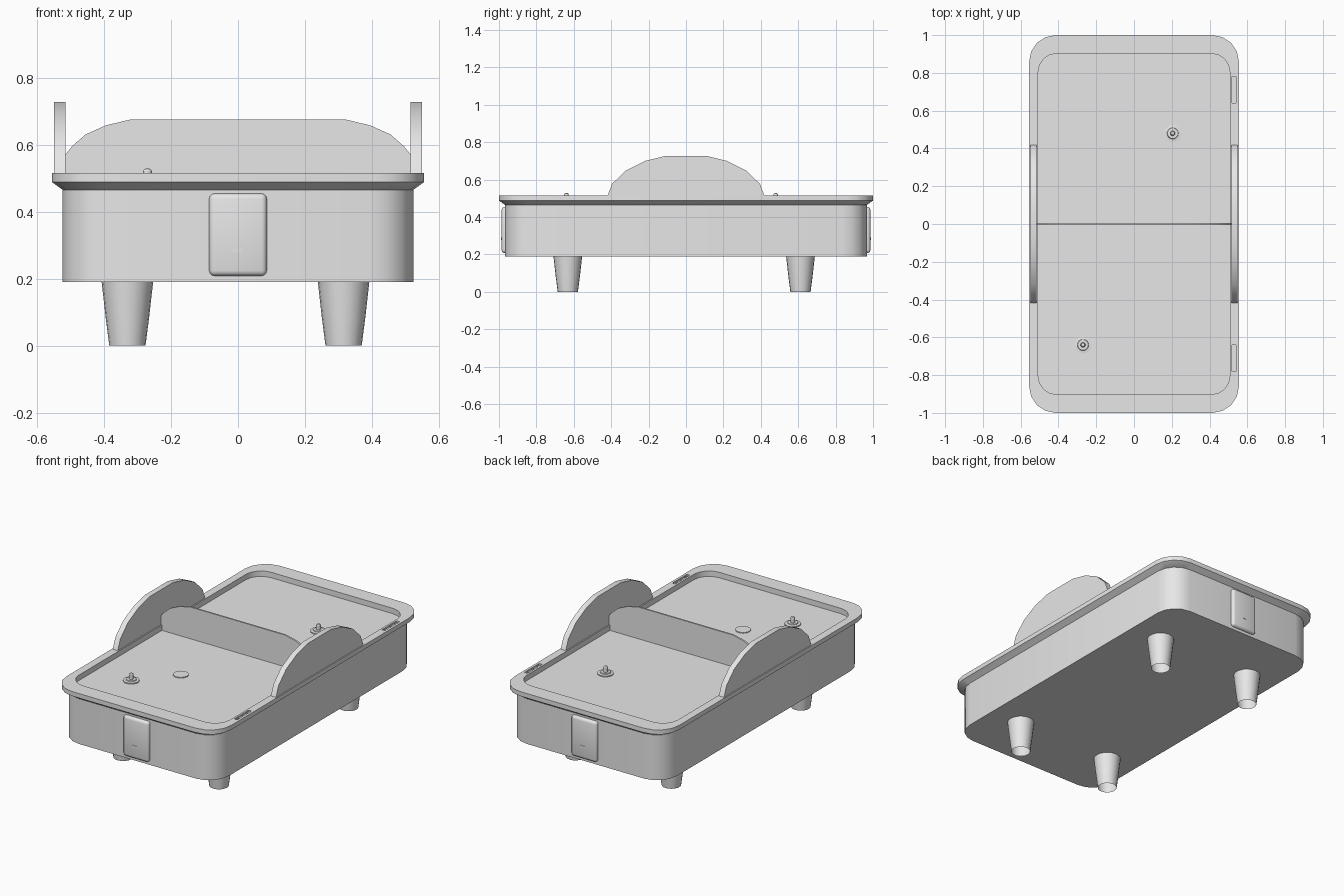
import bpy, bmesh
from math import sin, cos, pi
from mathutils import Vector

cube = bpy.data.objects.get("Cube")
if cube:
    bpy.data.objects.remove(cube, do_unlink=True)

grey = bpy.data.materials.new("light_grey")
grey.use_nodes = True
grey.diffuse_color = (0.8, 0.8, 0.8, 1)
grey.node_tree.nodes["Principled BSDF"].inputs["Base Color"].default_value = (0.8, 0.8, 0.8, 1)


def finish(bm, name, smooth=True):
    bmesh.ops.recalc_face_normals(bm, faces=bm.faces)
    mesh = bpy.data.meshes.new(name)
    bm.to_mesh(mesh)
    bm.free()
    mesh.materials.append(grey)
    ob = bpy.data.objects.new(name, mesh)
    bpy.context.collection.objects.link(ob)
    if smooth:
        bpy.ops.object.select_all(action='DESELECT')
        ob.select_set(True)
        bpy.context.view_layer.objects.active = ob
        bpy.ops.object.shade_smooth_by_angle(angle=pi / 6)
    return ob


def rounded_rect(w, l, r, z, steps=4):
    pts = []
    for k, (sx, sy) in enumerate([(1, 1), (-1, 1), (-1, -1), (1, -1)]):
        for i in range(steps + 1):
            a = (k + i / steps) * pi / 2
            pts.append((sx * (w - r) + r * cos(a), sy * (l - r) + r * sin(a), z))
    return pts


def circle(r, z, center, sides=20):
    return [(center[0] + r * cos(2 * pi * i / sides),
             center[1] + r * sin(2 * pi * i / sides), z) for i in range(sides)]


def loft(name, rings, cap_start=True, cap_end=True):
    bm = bmesh.new()
    loops = [[bm.verts.new(p) for p in ring] for ring in rings]
    n = len(loops[0])
    for a, b in zip(loops, loops[1:]):
        for i in range(n):
            j = (i + 1) % n
            bm.faces.new((a[i], a[j], b[j], b[i]))
    if cap_start:
        bm.faces.new(loops[0])
    if cap_end:
        bm.faces.new(loops[-1])
    return finish(bm, name)


def lathe(name, profile, center, **caps):
    return loft(name, [circle(r, z, center) for r, z in profile], **caps)


def slab(name, outline, offset):
    a = [Vector(p) for p in outline]
    return loft(name, [a, [p + Vector(offset) for p in a]])


def box(name, center, size, bevel=0.0):
    bm = bmesh.new()
    bmesh.ops.create_cube(bm, size=1)
    bmesh.ops.scale(bm, vec=size, verts=bm.verts)
    bmesh.ops.translate(bm, vec=center, verts=bm.verts)
    if bevel:
        bmesh.ops.bevel(bm, geom=bm.edges[:], offset=bevel, segments=3,
                        profile=0.5, affect='EDGES')
    return finish(bm, name, bevel > 0)


# Case body and the flared tray with its sunken deck
loft("case_body", [rounded_rect(0.523, 0.967, 0.13, z) for z in (0.19, 0.468)])
tray = loft("top_tray", [
    rounded_rect(0.523, 0.967, 0.13, 0.465),
    rounded_rect(0.555, 1.0, 0.14, 0.488),
    rounded_rect(0.555, 1.0, 0.14, 0.515),
    rounded_rect(0.508, 0.903, 0.1, 0.515),
    rounded_rect(0.508, 0.903, 0.1, 0.482)])

# Shallow slots in the left rim, each with three pins
for side, y in (("front", -0.71), ("rear", 0.71)):
    cutter = box("slot_cutter", (0.53, y, 0.515), (0.02, 0.14, 0.02))
    cutter.hide_render = True
    mod = tray.modifiers.new("slot", 'BOOLEAN')
    mod.operation, mod.solver, mod.object = 'DIFFERENCE', 'EXACT', cutter
    bpy.context.view_layer.objects.active = tray
    bpy.ops.object.modifier_apply(modifier=mod.name)
    bpy.data.objects.remove(cutter, do_unlink=True)
    for i in (-1, 0, 1):
        lathe(f"{side}_slot_pin", [(0.006, 0.503), (0.006, 0.512)], (0.53, y + i * 0.045))

# Curved side guards standing on the rim
half = [(0.42, 0.513), (0.395, 0.578), (0.32, 0.65), (0.22, 0.7), (0.11, 0.727)]
arc = half + [(-y, z) for y, z in reversed(half)]
for side, x in (("left", 0.515), ("right", -0.549)):
    slab(f"{side}_guard", [(x, y, z) for y, z in arc], (0.034, 0, 0))

# Thin divider across the deck
half = [(0.507, 0.48), (0.507, 0.515), (0.515, 0.515), (0.515, 0.57),
        (0.495, 0.595), (0.455, 0.63), (0.395, 0.657), (0.32, 0.675)]
arch = half + [(-x, z) for x, z in reversed(half)]
slab("divider", [(x, -0.005, z) for x, z in arch], (0, 0.01, 0))

# Stepped spindles and a flat button on the deck
spindle = [(0.045, 0.48), (0.045, 0.488), (0.03, 0.49), (0.028, 0.495),
           (0.013, 0.495), (0.013, 0.521), (0.009, 0.527), (0.003, 0.529)]
for side, center in (("front", (-0.27, -0.64)), ("rear", (0.205, 0.48))):
    lathe(f"{side}_spindle", spindle, center)
lathe("deck_button", [(0.043, 0.48), (0.043, 0.487)], (-0.09, -0.42))

# Rounded end plates with a small latch mark
for side, s in (("front", -1), ("rear", 1)):
    box(f"{side}_plate", (0, s * 0.963, 0.331), (0.172, 0.046, 0.246), 0.016)
    box(f"{side}_latch", (s * 0.003, s * 0.986, 0.284), (0.03, 0.004, 0.012))

# Tapered hollow legs
leg = [(0.077, 0.192), (0.065, 0.085), (0.054, 0.0)]
for end, y in (("front", -0.632), ("rear", 0.612)):
    for side, x in (("right", -0.33), ("left", 0.315)):
        lathe(f"{end}_{side}_leg", leg, (x, y), cap_start=False, cap_end=False)
